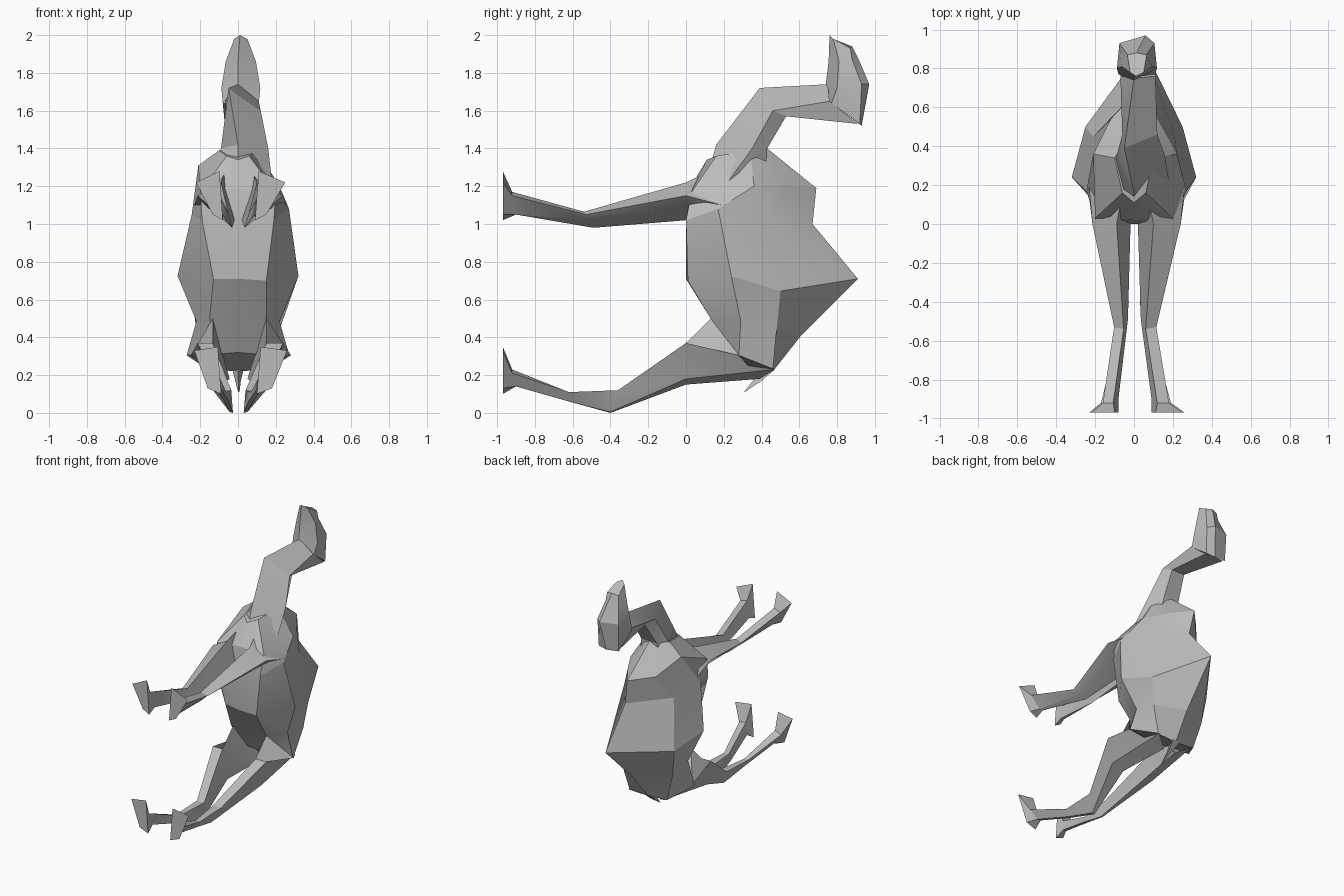
import bpy, bmesh, math

coat = bpy.data.materials.new("grey_coat")
coat.diffuse_color = (0.5, 0.5, 0.5, 1)


def loft(name, rings):
    """Skin equal-length rings of points and cap both ends."""
    bm = bmesh.new()
    vs = [[bm.verts.new(p) for p in r] for r in rings]
    n = len(rings[0])
    for a, b in zip(vs, vs[1:]):
        for i in range(n):
            j = (i + 1) % n
            bm.faces.new((a[i], a[j], b[j], b[i]))
    bm.faces.new(vs[0])
    bm.faces.new(vs[-1])
    bmesh.ops.recalc_face_normals(bm, faces=bm.faces)
    me = bpy.data.meshes.new(name)
    bm.to_mesh(me)
    bm.free()
    me.materials.append(coat)
    ob = bpy.data.objects.new(name, me)
    bpy.context.collection.objects.link(ob)
    bpy.ops.object.select_all(action='DESELECT')
    ob.select_set(True)
    bpy.context.view_layer.objects.active = ob
    bpy.ops.object.shade_smooth_by_angle(angle=math.radians(22))
    return ob


def sym(half, cx=0.0):
    """Close a half ring: first and last points stay, inner ones are mirrored across x = cx."""
    first, *mid, last = half
    right = [(cx + x, y, z) for x, y, z in mid]
    left = [(cx - x, y, z) for x, y, z in reversed(mid)]
    return [first] + right + [last] + left


# torso: belly centre, belly side, flank, back side, spine
torso = [sym(h) for h in (
    [(0, 0.11, 1.34), (0.06, 0.16, 1.36), (0.10, 0.34, 1.39), (0.06, 0.40, 1.40), (0.01, 0.43, 1.40)],
    [(0, 0.02, 1.19), (0.20, 0.03, 1.17), (0.22, 0.36, 1.20), (0.12, 0.54, 1.20), (0.02, 0.69, 1.19)],
    [(0, 0.00, 1.02), (0.19, 0.00, 1.02), (0.27, 0.17, 1.08), (0.21, 0.45, 1.03), (0.05, 0.67, 1.00)],
    [(0, 0.00, 0.71), (0.15, 0.01, 0.70), (0.32, 0.24, 0.725), (0.25, 0.50, 0.645), (0.05, 0.91, 0.71)],
    [(0, 0.14, 0.49), (0.15, 0.13, 0.50), (0.22, 0.29, 0.485), (0.22, 0.48, 0.44), (0.02, 0.61, 0.41)],
    [(0, 0.22, 0.32), (0.12, 0.25, 0.31), (0.272, 0.28, 0.305), (0.16, 0.46, 0.23), (0, 0.46, 0.22)],
)]
torso[1][6] = (-0.21, 0.36, 1.31)   # raised left shoulder
torso[2][6] = (-0.245, 0.17, 1.05)
torso[3][7] = (-0.13, 0.03, 0.71)
loft("torso", torso)

# neck: throat, right side, right nape, left nape, left side
loft("neck", [
    [(0, 0.11, 1.24), (0.18, 0.22, 1.22), (0.10, 0.42, 1.30), (-0.08, 0.42, 1.30), (-0.17, 0.22, 1.24)],
    [(0, 0.16, 1.42), (0.16, 0.35, 1.40), (0.08, 0.43, 1.40), (-0.05, 0.43, 1.40), (-0.09, 0.35, 1.40)],
    [(-0.05, 0.39, 1.72), (0.12, 0.46, 1.60), (0.09, 0.53, 1.57), (-0.02, 0.53, 1.57), (-0.06, 0.46, 1.60)],
    [(0.0, 0.75, 1.74), (0.11, 0.76, 1.65), (0.10, 0.91, 1.53), (-0.06, 0.91, 1.53), (-0.07, 0.76, 1.65)],
])

# head: jaw, cheek, brow, crown
loft("head", [sym(h, 0.015) for h in (
    [(0.015, 0.75, 1.63), (0.095, 0.77, 1.64), (0.085, 0.92, 1.53), (0.03, 0.93, 1.52)],
    [(0.0, 0.74, 1.74), (0.103, 0.80, 1.72), (0.09, 0.93, 1.74), (0.06, 0.97, 1.74)],
    [(0.0, 0.755, 1.86), (0.08, 0.81, 1.86), (0.055, 0.88, 1.87), (0.03, 0.915, 1.87)],
    [(0.01, 0.76, 2.00), (0.035, 0.78, 1.98), (0.05, 0.87, 1.93), (0.015, 0.88, 1.94)],
)])

# tail
loft("tail", [
    [(-0.03, 0.47, 0.23), (0.03, 0.47, 0.23), (0, 0.38, 0.22)],
    [(-0.015, 0.40, 0.17), (0.015, 0.40, 0.17), (0, 0.37, 0.19)],
    [(0.0, 0.31, 0.11), (0.008, 0.31, 0.11), (0.004, 0.31, 0.115)],
])

# legs: inner low, outer low, outer high, inner high, from root to hoof
FRONT = [
    [(0.04, 0.12, 1.04), (0.20, 0.15, 1.07), (0.26, 0.19, 1.10), (0.08, 0.10, 1.27)],
    [(0.02, 0.00, 1.02), (0.17, 0.00, 1.08), (0.24, 0.00, 1.15), (0.10, 0.00, 1.22)],
    [(0.035, -0.49, 0.98), (0.075, -0.51, 1.02), (0.115, -0.53, 1.05), (0.06, -0.54, 1.065)],
    [(0.09, -0.90, 1.05), (0.12, -0.90, 1.05), (0.18, -0.92, 1.15), (0.12, -0.92, 1.17)],
    [(0.09, -0.97, 1.02), (0.15, -0.97, 1.05), (0.25, -0.97, 1.22), (0.11, -0.97, 1.28)],
]
HIND = [
    [(0.05, 0.39, 0.18), (0.16, 0.47, 0.23), (0.28, 0.28, 0.305), (0.15, 0.13, 0.50)],
    [(0.10, 0.00, 0.15), (0.20, 0.00, 0.18), (0.24, 0.00, 0.37), (0.15, 0.00, 0.37)],
    [(0.03, -0.40, 0.00), (0.05, -0.40, 0.005), (0.11, -0.36, 0.12), (0.04, -0.36, 0.12)],
    [(0.055, -0.62, 0.06), (0.08, -0.62, 0.06), (0.11, -0.62, 0.11), (0.07, -0.62, 0.11)],
    [(0.11, -0.90, 0.14), (0.14, -0.90, 0.14), (0.19, -0.92, 0.21), (0.13, -0.92, 0.23)],
    [(0.10, -0.97, 0.10), (0.18, -0.97, 0.13), (0.26, -0.97, 0.33), (0.12, -0.97, 0.35)],
]
for label, rings in (("front_leg", FRONT), ("hind_leg", HIND)):
    for side, s in (("right", 1), ("left", -0.89)):
        loft(f"{label}_{side}", [[(s * x, y, z) for x, y, z in r] for r in rings])
